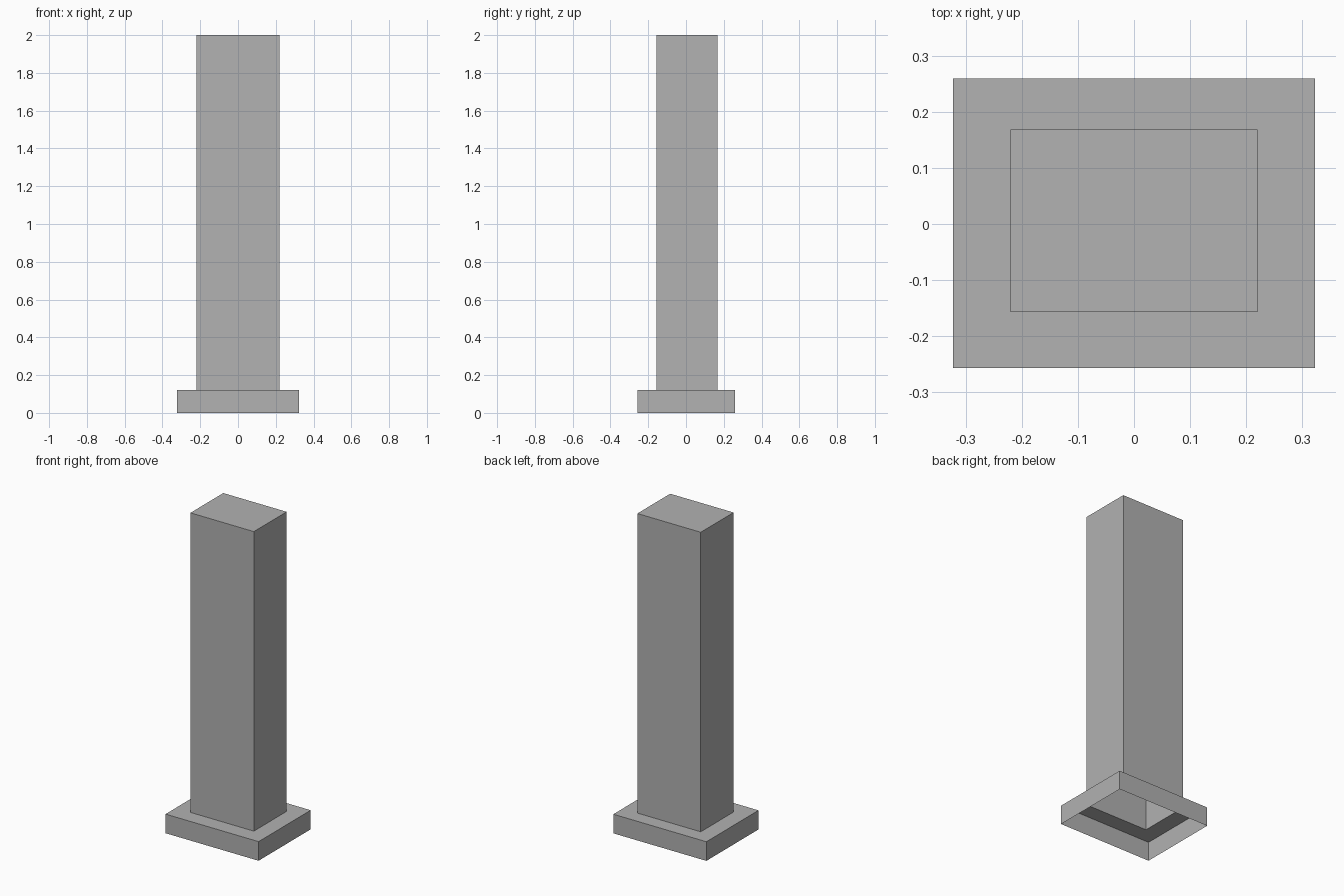
import bpy
import bmesh

cube = bpy.data.objects.get("Cube")
if cube:
    bpy.data.objects.remove(cube, do_unlink=True)

# Single plain grey
GREY = (0.445, 0.445, 0.445, 1)
grey = bpy.data.materials.new("plain_grey")
grey.use_nodes = True
grey.diffuse_color = GREY
grey.node_tree.nodes["Principled BSDF"].inputs["Base Color"].default_value = GREY

# Footprints: half width, front y, back y
BASE = (0.323, -0.257, 0.259)
SHAFT = (0.22, -0.157, 0.168)
STEP, TOP = 0.12, 2.0


def shell(name, rings, capped):
    """Thin shell skinned through rectangular rings, open at the bottom."""
    bm = bmesh.new()
    loops = []
    for (half, front, back), z in rings:
        corners = ((-half, front), (half, front), (half, back), (-half, back))
        loops.append([bm.verts.new((x, y, z)) for x, y in corners])
    for low, high in zip(loops, loops[1:]):
        for i in range(4):
            j = (i + 1) % 4
            bm.faces.new((low[i], low[j], high[j], high[i]))
    if capped:
        bm.faces.new(loops[-1])
    mesh = bpy.data.meshes.new(name)
    bm.to_mesh(mesh)
    bm.free()
    mesh.materials.append(grey)
    obj = bpy.data.objects.new(name, mesh)
    bpy.context.collection.objects.link(obj)


# Plinth: skirt and top ledge, open into the hollow shaft
shell("plinth", [(BASE, 0), (BASE, STEP), (SHAFT, STEP)], False)
# Shaft: hollow column with a closed top
shell("shaft", [(SHAFT, STEP), (SHAFT, TOP)], True)
